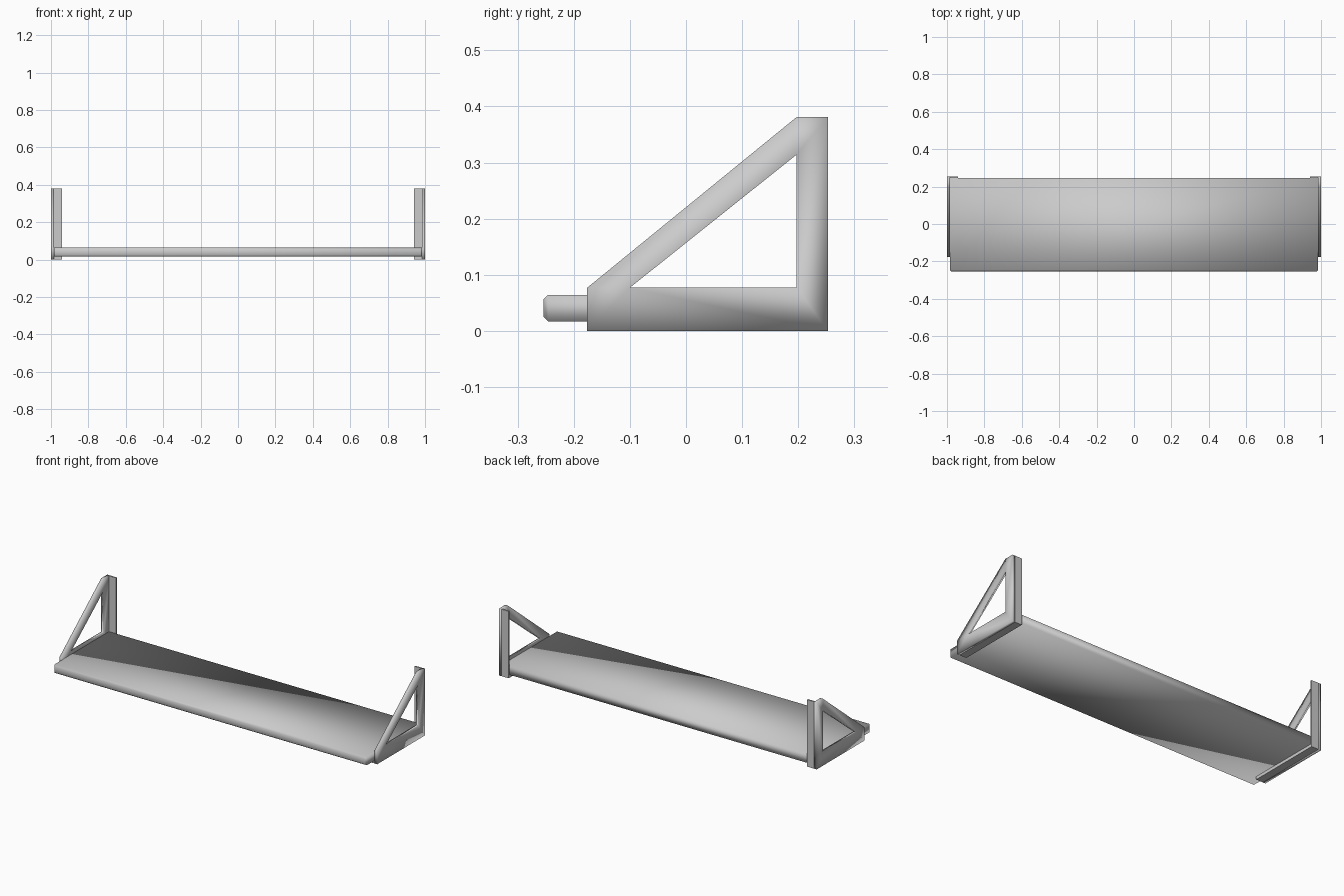
import bpy, bmesh
from mathutils import Vector

cube = bpy.data.objects.get("Cube")
if cube:
    bpy.data.objects.remove(cube, do_unlink=True)

grey = bpy.data.materials.new("light_grey")
grey.use_nodes = True
colour = (0.6, 0.6, 0.6, 1)
grey.diffuse_color = colour
grey.node_tree.nodes["Principled BSDF"].inputs["Base Color"].default_value = colour


def finish(name, bm, smooth):
    """Turn a bmesh into a named, coloured object."""
    bmesh.ops.recalc_face_normals(bm, faces=bm.faces)
    mesh = bpy.data.meshes.new(name)
    bm.to_mesh(mesh)
    bm.free()
    mesh.materials.append(grey)
    for p in mesh.polygons:
        p.use_smooth = smooth
    obj = bpy.data.objects.new(name, mesh)
    bpy.context.collection.objects.link(obj)
    return obj


def box(lo, hi):
    bm = bmesh.new()
    bmesh.ops.create_cube(bm, size=1)
    lo, hi = Vector(lo), Vector(hi)
    for v in bm.verts:
        v.co = (lo + hi) / 2 + v.co * (hi - lo)
    return bm


# Shelf board with a chamfered front
END, FRONT, BACK = 0.984, -0.254, 0.245
bm = box((-END, FRONT, 0.017), (END, BACK, 0.064))
front_edges = [e for e in bm.edges if all(v.co.y < 0 for v in e.verts)]
bmesh.ops.bevel(bm, geom=front_edges, offset=0.008, segments=1, affect='EDGES')
finish("shelf_board", bm, True)

# Triangular side frame: outer outline and opening, as (y, z)
OUTER = [(-0.176, 0), (0.253, 0), (0.253, 0.381), (0.197, 0.381), (-0.176, 0.077)]
INNER = [(-0.1, 0.077), (0.197, 0.077), (0.197, 0.314)]


def side_frame(side):
    bm = bmesh.new()
    edges = []
    for ring in (OUTER, INNER):
        vs = [bm.verts.new((side * END, y, z)) for y, z in ring]
        edges += [bm.edges.new((a, b)) for a, b in zip(vs, vs[1:] + vs[:1])]
    bmesh.ops.triangle_fill(bm, edges=edges, use_beauty=True)
    out = bmesh.ops.extrude_face_region(bm, geom=bm.faces[:])
    moved = [v for v in out["geom"] if isinstance(v, bmesh.types.BMVert)]
    bmesh.ops.translate(bm, verts=moved, vec=(side * (1 - END), 0, 0))
    return bm


# Brackets: side frame, wall flange behind and support flange below
for label, side in (("left", 1), ("right", -1)):
    finish(label + "_side_frame", side_frame(side), True)
    x0, x1 = sorted((side * 0.94, side * END))
    finish(label + "_wall_flange", box((x0, BACK, 0), (x1, 0.253, 0.381)), False)
    finish(label + "_support_flange", box((x0, -0.176, 0), (x1, BACK, 0.017)), False)
